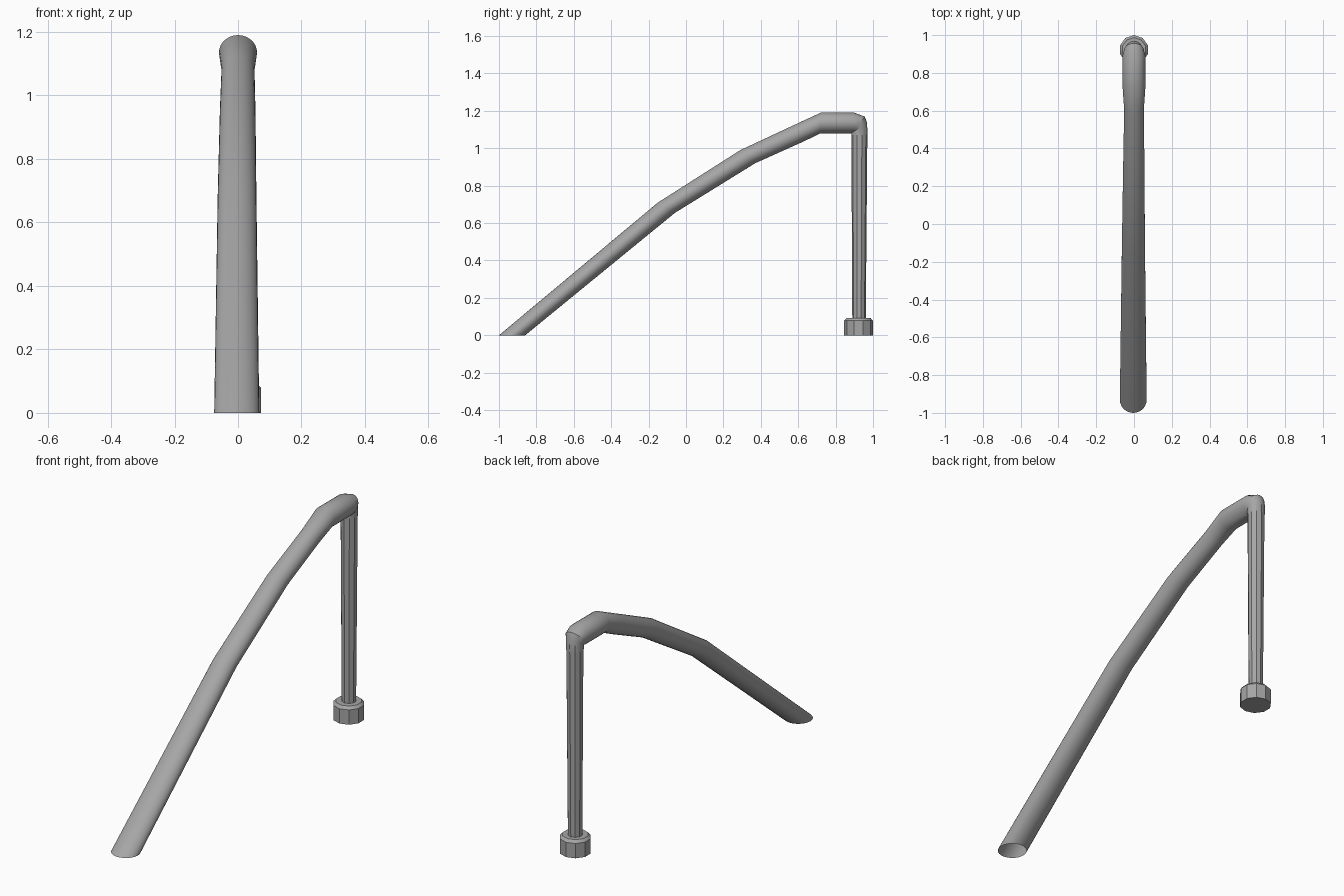
import bpy, bmesh, math
from mathutils import Vector

cube = bpy.data.objects.get("Cube")
if cube:
    bpy.data.objects.remove(cube, do_unlink=True)

metal = bpy.data.materials.new("grey metal")
metal.use_nodes = True
grey = (0.38, 0.38, 0.38, 1)
metal.diffuse_color = grey
metal.node_tree.nodes["Principled BSDF"].inputs["Base Color"].default_value = grey


def loft(name, rings, sides, cap_start, cap_end, angle):
    """Skin elliptical rings: (centre, half width in x, half vector across)."""
    bm = bmesh.new()
    loops = []
    for centre, rx, across in rings:
        c, v, u = Vector(centre), Vector(across), Vector((rx, 0, 0))
        loop = []
        for i in range(sides):
            a = 2 * math.pi * i / sides
            loop.append(bm.verts.new(c + u * math.sin(a) + v * math.cos(a)))
        loops.append(loop)
    for a, b in zip(loops, loops[1:]):
        for i in range(sides):
            j = (i + 1) % sides
            bm.faces.new((a[i], a[j], b[j], b[i]))
    if cap_start:
        bm.faces.new(loops[0])
    if cap_end:
        bm.faces.new(loops[-1])
    bmesh.ops.recalc_face_normals(bm, faces=bm.faces)
    # An open tube has its normals checked against its own first ring
    f = bm.faces[0] if hasattr(bm.faces, "ensure_lookup_table") and not bm.faces.ensure_lookup_table() else None
    if f.normal.dot(f.calc_center_median() - (Vector(rings[0][0]) + Vector(rings[1][0])) / 2) < 0:
        bmesh.ops.reverse_faces(bm, faces=bm.faces)
    mesh = bpy.data.meshes.new(name)
    bm.to_mesh(mesh)
    bm.free()
    mesh.materials.append(metal)
    obj = bpy.data.objects.new(name, mesh)
    bpy.context.collection.objects.link(obj)
    bpy.ops.object.select_all(action="DESELECT")
    obj.select_set(True)
    bpy.context.view_layer.objects.active = obj
    bpy.ops.object.shade_smooth_by_angle(angle=math.radians(angle))
    return obj


# Arched tube, open where it meets the ground, turning down into the leg
arch = [
    ((-0.004, -0.93, 0), 0.071, (0, -0.07, 0)),
    ((-0.003, -0.105, 0.682), 0.061, (0, -0.045, 0.028)),
    ((-0.001, 0.33, 0.955), 0.056, (0, -0.04, 0.035)),
    ((0, 0.605, 1.081), 0.052, (0, -0.021, 0.046)),
    ((0, 0.72, 1.135), 0.06, (0, 0, 0.055)),
    ((0, 0.895, 1.135), 0.06, (0, 0.005, 0.055)),
    ((0, 0.922, 1.125), 0.052, (0, 0.034, 0.044)),
    ((0, 0.927, 1.108), 0.044, (0, 0.042, 0.026)),
    ((0, 0.927, 1.07), 0.043, (0, 0.042, 0)),
]
loft("arched_tube", arch, 28, False, False, 30)

# Upright leg, slightly tapered
leg = [((0, 0.925, 0.08), 0.036, (0, 0.036, 0)),
       ((0, 0.927, 1.11), 0.043, (0, 0.043, 0))]
loft("upright_leg", leg, 10, True, True, 30)

# Ten-sided foot with a chamfered rim
foot = [((0, 0.923, z), r, (0, r, 0))
        for z, r in ((0, 0.077), (0.078, 0.077), (0.092, 0.064))]
loft("foot", foot, 10, True, True, 30)
